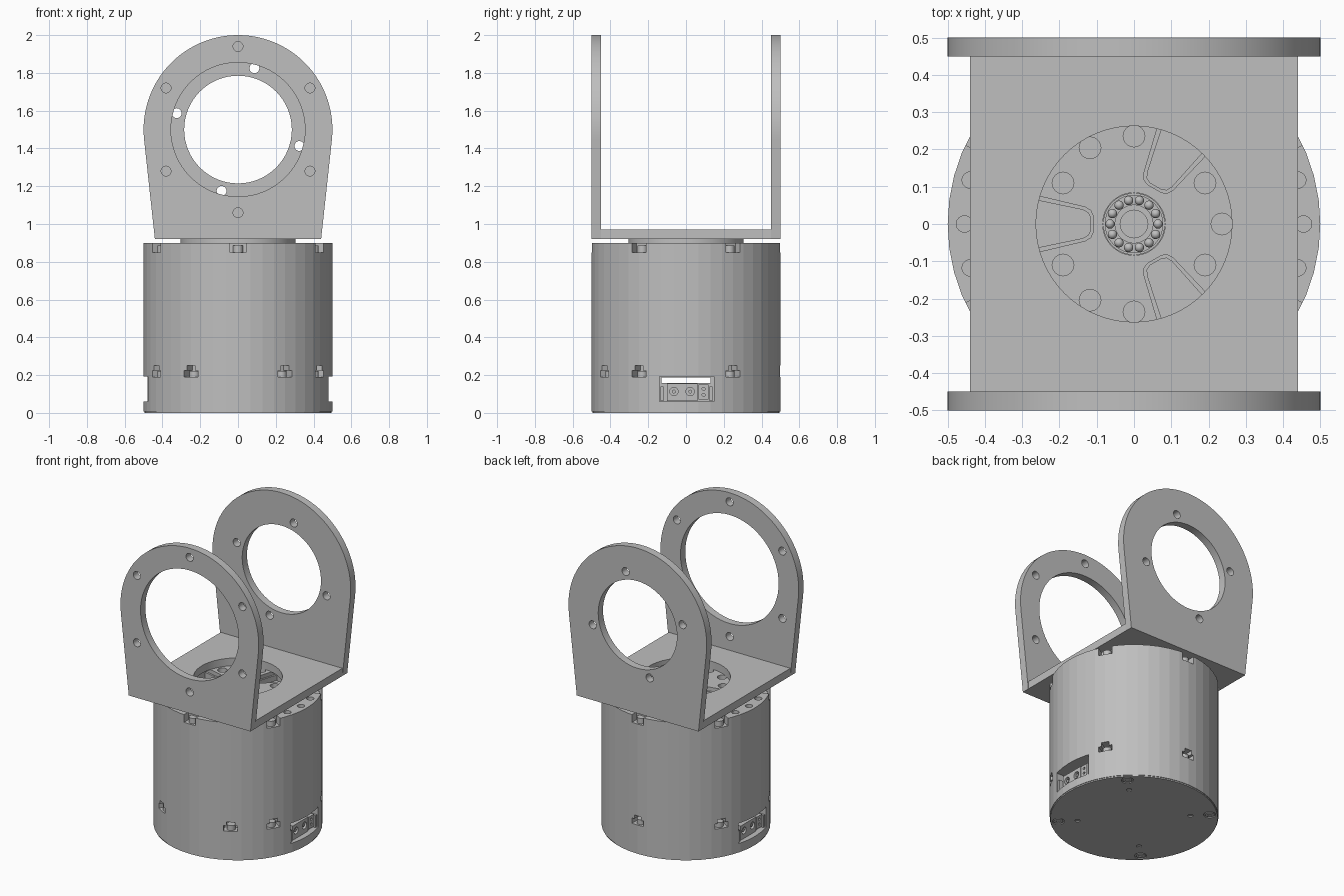
import bpy
import bmesh
from math import sin, cos, radians, pi, acos, atan2, hypot
from mathutils import Matrix, Vector

cube = bpy.data.objects.get("Cube")
if cube:
    bpy.data.objects.remove(cube, do_unlink=True)

metal = bpy.data.materials.new("light_grey_metal")
metal.use_nodes = True
GREY = (0.52, 0.52, 0.52, 1)
metal.diffuse_color = GREY
metal.node_tree.nodes["Principled BSDF"].inputs["Base Color"].default_value = GREY

UPRIGHT = Matrix.Rotation(pi / 2, 4, 'X')      # profile (x, y) -> (x, z), depth -> -y
SIDEWAYS = Matrix.Rotation(pi / 2, 4, 'Y')     # cylinder axis z -> x


def turn(deg):
    return Matrix.Rotation(radians(deg), 4, 'Z')


def polar(r, deg):
    return r * cos(radians(deg)), r * sin(radians(deg))


def cyl(bm, r, z0, z1, at=(0, 0), n=24, m=Matrix()):
    place = m @ Matrix.Translation((at[0], at[1], (z0 + z1) / 2))
    bmesh.ops.create_cone(bm, cap_ends=True, segments=n, radius1=r, radius2=r,
                          depth=z1 - z0, matrix=place)


def box(bm, x, y, z, m=Matrix()):
    size = Matrix.Diagonal((x[1] - x[0], y[1] - y[0], z[1] - z[0], 1))
    mid = Matrix.Translation((sum(x) / 2, sum(y) / 2, sum(z) / 2))
    bmesh.ops.create_cube(bm, size=1, matrix=m @ mid @ size)


def prism(bm, pts, z0, z1, m=Matrix()):
    low = [bm.verts.new(m @ Vector((x, y, z0))) for x, y in pts]
    top = [bm.verts.new(m @ Vector((x, y, z1))) for x, y in pts]
    faces = [bm.faces.new(low[::-1]), bm.faces.new(top)]
    for i in range(len(pts)):
        j = (i + 1) % len(pts)
        faces.append(bm.faces.new((low[i], low[j], top[j], top[i])))
    bmesh.ops.recalc_face_normals(bm, faces=faces)


def to_object(name, bm):
    mesh = bpy.data.meshes.new(name)
    bm.to_mesh(mesh)
    bm.free()
    mesh.materials.append(metal)
    ob = bpy.data.objects.new(name, mesh)
    bpy.context.scene.collection.objects.link(ob)
    return ob


def build(name, bm, cuts=(), smooth=True):
    """Make the part, subtract each cutter mesh, then shade it."""
    ob = to_object(name, bm)
    for cut in cuts:
        cutter = to_object("cutter", cut)
        cutter.hide_render = True
        mod = ob.modifiers.new("cut", 'BOOLEAN')
        mod.operation, mod.solver, mod.object = 'DIFFERENCE', 'EXACT', cutter
        graph = bpy.context.evaluated_depsgraph_get()
        result = bpy.data.meshes.new_from_object(ob.evaluated_get(graph))
        ob.modifiers.clear()
        ob.data = result
        bpy.data.objects.remove(cutter, do_unlink=True)
    if smooth:
        bpy.ops.object.select_all(action='DESELECT')
        ob.select_set(True)
        bpy.context.view_layer.objects.active = ob
        bpy.ops.object.shade_smooth_by_angle(angle=radians(30))
    return ob


# Bracket cheeks: round head with tangent sides running down to the foot
HUB, HEAD, FOOT, LOW = 1.5, 0.5, 0.44, 0.92
drop = HUB - LOW
start = acos(HEAD / hypot(FOOT, drop)) - atan2(drop, FOOT)
STEPS = 56
outline = [(-FOOT, LOW), (FOOT, LOW)]
for i in range(STEPS + 1):
    a = start + (pi - 2 * start) * i / STEPS
    outline.append((HEAD * cos(a), HUB + HEAD * sin(a)))


def cheek(name, d0, d1, bore, ring, angles):
    bm, cut = bmesh.new(), bmesh.new()
    prism(bm, outline, d0, d1, UPRIGHT)
    cyl(cut, bore, d0 - 0.02, d1 + 0.02, (0, HUB), 64, UPRIGHT)
    for deg in angles:
        x, z = polar(ring, deg)
        cyl(cut, 0.026, d0 - 0.02, d1 + 0.02, (x, HUB + z), 24, UPRIGHT)
    build(name, bm, [cut])


cheek("front_bracket_plate", 0.45, 0.5, 0.355, 0.44, range(30, 390, 60))
cheek("back_bracket_plate", -0.5, -0.45, 0.285, 0.336, range(75, 435, 90))

# Bracket floor with a round opening
bm, cut = bmesh.new(), bmesh.new()
box(bm, (-FOOT, FOOT), (-0.45, 0.45), (LOW, 0.97))
cyl(cut, 0.263, 0.9, 1, n=64)
build("bracket_floor", bm, [cut])

# Motor housing with clip notches, screw holes and connector windows
TOP_NOTCHES = range(30, 390, 60)
LOW_NOTCHES = (30, 90, 150, -30, -60, -120, -150)
bm, cut, slot = bmesh.new(), bmesh.new(), bmesh.new()
cyl(bm, 0.5, 0.008, 0.9, n=48)
for deg in TOP_NOTCHES:
    box(cut, (0.45, 0.53), (-0.042, 0.042), (0.85, 0.93), turn(deg))
for deg in LOW_NOTCHES:
    box(cut, (0.44, 0.53), (-0.042, 0.042), (0.19, 0.225), turn(deg))
    box(slot, (0.44, 0.53), (-0.025, 0.025), (0.2, 0.25), turn(deg))
for deg in (-15, 0, 15, 165, 180, 195):
    cyl(cut, 0.022, 0.87, 0.93, polar(0.455, deg))
for side in (0, 180):
    box(cut, (0.38, 0.55), (-0.14, 0.148), (0.06, 0.192), turn(side))
cyl(cut, 0.305, 0.84, 0.95, n=64)
box(slot, (-0.6, 0.6), (-0.13, 0.13), (0.158, 0.188))
build("motor_housing", bm, [cut, slot], smooth=False)

# Bottom cover with counterbored screws and small pin holes
bm, cut = bmesh.new(), bmesh.new()
cyl(bm, 0.496, 0, 0.008, n=48)
for deg in range(45, 405, 90):
    cyl(cut, 0.036, -0.02, 0.006, polar(0.45, deg))
    cyl(cut, 0.016, -0.02, 0.006, polar(0.335, deg))
build("bottom_cover", bm, [cut], smooth=False)

bm, cut = bmesh.new(), bmesh.new()
for deg in range(45, 405, 90):
    cyl(bm, 0.028, 0.001, 0.008, polar(0.45, deg))
    cyl(cut, 0.013, -0.01, 0.005, polar(0.45, deg), 6)
build("bottom_screws", bm, [cut])

# Round bosses seated in the notches
bm = bmesh.new()
for deg in TOP_NOTCHES:
    cyl(bm, 0.026, 0.85, 0.885, polar(0.462, deg))
for deg in LOW_NOTCHES:
    cyl(bm, 0.026, 0.19, 0.222, polar(0.462, deg))
build("clip_bosses", bm)

# Connectors, one on each side
for name, side in (("left", 0), ("right", 180)):
    m = turn(side)
    bm, cut = bmesh.new(), bmesh.new()
    box(bm, (0.37, 0.465), (-0.1, 0.06), (0.062, 0.155), m)
    box(bm, (0.37, 0.465), (0.066, 0.12), (0.07, 0.15), m)
    for y in (-0.128, 0.132):
        box(bm, (0.37, 0.475), (y - 0.008, y + 0.008), (0.062, 0.14), m)
    for y in (-0.064, 0.022):
        cyl(cut, 0.022, 0.43, 0.5, (-0.113, y), 20, m @ SIDEWAYS)
    for z in (0.095, 0.127):
        cyl(cut, 0.008, 0.43, 0.5, (-z, 0.093), 12, m @ SIDEWAYS)
    build(name + "_connector", bm, [cut])
    bm = bmesh.new()
    for y in (-0.064, 0.022):
        cyl(bm, 0.01, 0.42, 0.46, (-0.113, y), 12, m @ SIDEWAYS)
    build(name + "_connector_pins", bm)

# Output rotor with bolt holes, three stepped pockets and a bearing seat
half = [(0.11, 0.022), (0.116, 0.036), (0.13, 0.045), (0.285, 0.082)]
pocket = [(x, -y) for x, y in half] + half[::-1]
inner = [(0.012 + x * 0.96, y * 0.84) for x, y in pocket]
bm, cut, deep = bmesh.new(), bmesh.new(), bmesh.new()
cyl(bm, 0.304, 0.84, 0.92, n=64)
for deg in (60, 180, 300):
    prism(cut, pocket, 0.895, 0.95, turn(deg))
    prism(deep, inner, 0.86, 0.95, turn(deg))
for k in range(12):
    if k not in (2, 6, 10):
        cyl(cut, 0.029, 0.885, 0.95, polar(0.236 if k % 3 == 0 else 0.22 if k % 2 else 0.236, k * 30))
cyl(cut, 0.084, 0.88, 0.95, n=48)
build("output_rotor", bm, [cut, deep])


# Ball bearing in the middle of the rotor
def race(name, outer, bore):
    bm, cut = bmesh.new(), bmesh.new()
    cyl(bm, outer, 0.88, 0.918, n=48)
    cyl(cut, bore, 0.86, 0.95, n=48)
    build(name, bm, [cut])


race("bearing_outer_race", 0.083, 0.077)
race("bearing_inner_race", 0.052, 0.037)
bm = bmesh.new()
for k in range(14):
    x, y = polar(0.0645, k * 360 / 14)
    bmesh.ops.create_uvsphere(bm, u_segments=14, v_segments=8, radius=0.0125,
                              matrix=Matrix.Translation((x, y, 0.902)))
build("bearing_balls", bm)
